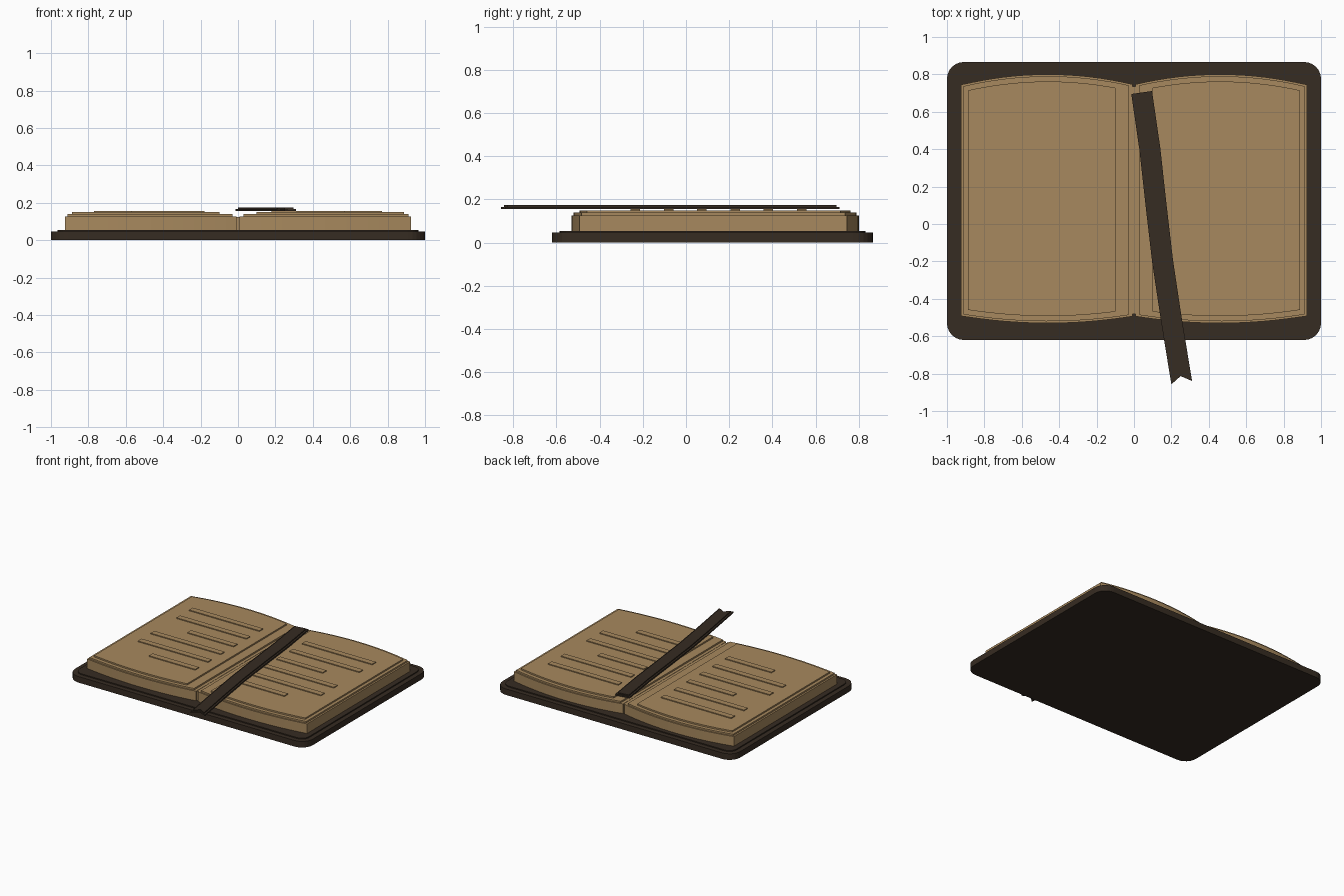
import bpy, bmesh, math
from mathutils import Vector

if "Cube" in bpy.data.objects:
    bpy.data.objects.remove(bpy.data.objects["Cube"])


def material(name, rgb):
    m = bpy.data.materials.new(name)
    m.diffuse_color = (*rgb, 1)
    m.use_nodes = True
    m.node_tree.nodes["Principled BSDF"].inputs["Base Color"].default_value = m.diffuse_color
    return m


LEATHER = material("dark_leather", (0.037, 0.025, 0.016))
PAPER = material("tan_paper", (0.39, 0.25, 0.112))


def slab(name, outline, z0, z1, mat):
    """Extrude a flat outline between two heights."""
    bm = bmesh.new()
    face = bm.faces.new([bm.verts.new((x, y, z0)) for x, y in outline])
    top = bmesh.ops.extrude_face_region(bm, geom=[face])["geom"]
    bmesh.ops.translate(bm, vec=(0, 0, z1 - z0),
                        verts=[v for v in top if isinstance(v, bmesh.types.BMVert)])
    bmesh.ops.recalc_face_normals(bm, faces=bm.faces)
    me = bpy.data.meshes.new(name)
    bm.to_mesh(me)
    bm.free()
    me.materials.append(mat)
    ob = bpy.data.objects.new(name, me)
    bpy.context.collection.objects.link(ob)
    return ob


def rect(x0, x1, y0, y1):
    return [(x0, y0), (x1, y0), (x1, y1), (x0, y1)]


def rounded(x0, x1, y0, y1, r, n=6):
    pts = []
    for k, (cx, cy) in enumerate(rect(x0 + r, x1 - r, y0 + r, y1 - r)):
        for i in range(n + 1):
            a = math.pi + (k + i / n) * math.pi / 2
            pts.append((cx + r * math.cos(a), cy + r * math.sin(a)))
    return pts


def page(side, x0, x1, inset, n=16):
    """Page outline with bowed top and bottom edges."""
    def bow(x):
        return 1 - min(1, abs(x - 0.46) / 0.46) ** 2
    xs = [x0 + (x1 - x0) * i / n for i in range(n + 1)]
    low = [(side * x, -0.492 - 0.038 * bow(x) + inset) for x in xs]
    high = [(side * x, 0.745 + 0.055 * bow(x) - inset) for x in reversed(xs)]
    return low + high


# Cover board with a raised inner panel
slab("cover", rounded(-1, 1, -0.62, 0.866, 0.09), 0, 0.046, LEATHER)
slab("cover_panel", rounded(-0.965, 0.965, -0.585, 0.831, 0.06), 0.046, 0.054, LEATHER)

# Page blocks, stepped upper sheets and ruled bars on both halves
for side, label in ((-1, "left"), (1, "right")):
    slab(label + "_page_block", page(side, 0.007, 0.925, 0), 0.052, 0.127, PAPER)
    slab(label + "_middle_sheet", page(side, 0.03, 0.912, 0.01), 0.127, 0.139, PAPER)
    slab(label + "_top_sheet", page(side, 0.1, 0.888, 0.038), 0.139, 0.15, PAPER)
    for i in range(6):
        y = 0.535 - 0.154 * i
        end = 0.57 if i % 3 == 2 else 0.77
        xs = sorted((side * 0.18, side * end))
        slab(f"{label}_text_bar_{i + 1}", rect(*xs, y - 0.022, y + 0.022),
             0.149, 0.157, PAPER)

# Binding filler between the two blocks
slab("gutter", rect(-0.008, 0.008, -0.48, 0.735), 0.052, 0.125, PAPER)

# Ribbon bookmark following a gentle curve, with a swallowtail end
PATH = [Vector(p) for p in ((0.041, 0.703), (0.085, 0.4), (0.118, 0.1),
                            (0.153, -0.2), (0.198, -0.5), (0.255, -0.848))]


def ribbon(half, trim):
    left, right = [], []
    for i, p in enumerate(PATH):
        d = (PATH[min(i + 1, 5)] - PATH[max(i - 1, 0)]).normalized()
        q = p + d * (trim if i == 0 else -trim if i == 5 else 0)
        s = Vector((-d.y, d.x)) * half
        left.append(tuple(q - s))
        right.append(tuple(q + s))
    d = (PATH[5] - PATH[4]).normalized()
    notch = tuple(PATH[5] - d * (0.035 + trim))
    return left + [notch] + right[::-1]


slab("ribbon", ribbon(0.056, 0), 0.155, 0.166, LEATHER)
slab("ribbon_ridge", ribbon(0.043, 0.012), 0.166, 0.174, LEATHER)
